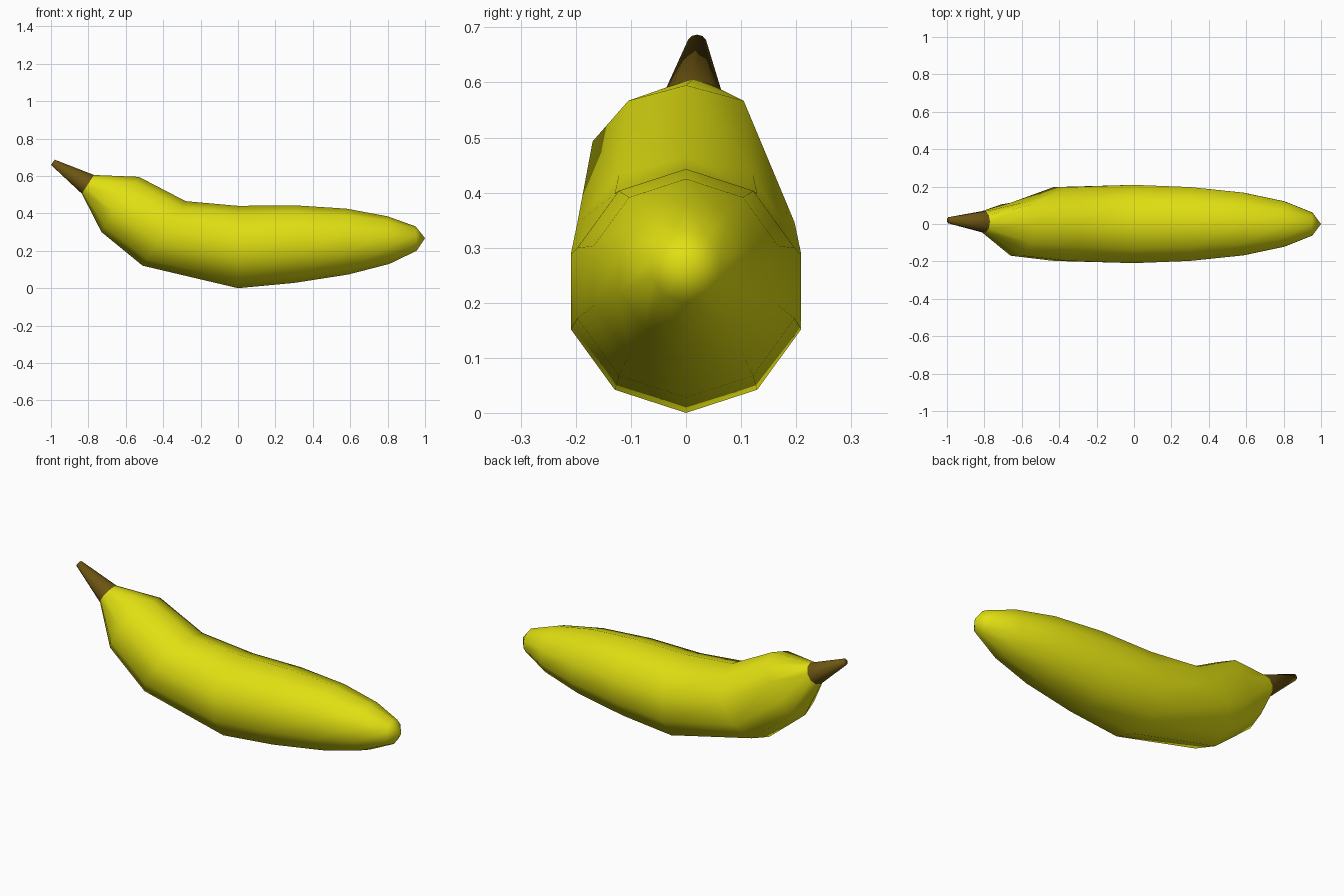
import bpy
import bmesh
from math import sin, cos, pi

cube = bpy.data.objects.get("Cube")
if cube:
    bpy.data.objects.remove(cube, do_unlink=True)

SIDES = 10


def make_material(name, color):
    mat = bpy.data.materials.new(name)
    mat.use_nodes = True
    mat.diffuse_color = color
    bsdf = mat.node_tree.nodes["Principled BSDF"]
    bsdf.inputs["Base Color"].default_value = color
    bsdf.inputs["Roughness"].default_value = 0.6
    return mat


def add_ring(bm, top, bottom, y=0.0, y_limit=1.0):
    """Ten-sided ring spanning a top and a bottom (x, z) point."""
    cx, cz = (top[0] + bottom[0]) / 2, (top[1] + bottom[1]) / 2
    ux, uz = (top[0] - bottom[0]) / 2, (top[1] - bottom[1]) / 2
    radius = (ux * ux + uz * uz) ** 0.5
    ring = []
    for i in range(SIDES):
        a = 2 * pi * i / SIDES
        side = min(y + radius * sin(a), y_limit)
        ring.append(bm.verts.new((cx + ux * cos(a), side, cz + uz * cos(a))))
    return ring


def loft(name, sections, mat, apex=None, cap=False):
    """Skin the rings, optionally closing the end with a point or a cap."""
    bm = bmesh.new()
    rings = [add_ring(bm, *s) for s in sections]
    for a, b in zip(rings, rings[1:]):
        for i in range(SIDES):
            j = (i + 1) % SIDES
            bm.faces.new((a[i], a[j], b[j], b[i]))
    if apex:
        point = bm.verts.new(apex)
        last = rings[-1]
        for i in range(SIDES):
            bm.faces.new((last[i], last[(i + 1) % SIDES], point))
    if cap:
        bm.faces.new(rings[-1])
    bmesh.ops.recalc_face_normals(bm, faces=bm.faces)
    mesh = bpy.data.meshes.new(name)
    bm.to_mesh(mesh)
    bm.free()
    mesh.materials.append(mat)
    for poly in mesh.polygons:
        poly.use_smooth = True
    obj = bpy.data.objects.new(name, mesh)
    bpy.context.collection.objects.link(obj)
    return obj


yellow = make_material("ripe yellow", (0.75, 0.74, 0.006, 1))
brown = make_material("stem brown", (0.15, 0.09, 0.006, 1))

# Ring shared by the fruit and its stem
joint = ((-0.77, 0.605), (-0.835, 0.505), 0.012)

# Fruit, from the stem joint to the pointed tip; the neck is pressed in at the back
loft("fruit", [
    joint,
    ((-0.53, 0.595), (-0.73, 0.30), 0.0, 0.113),
    ((-0.28, 0.465), (-0.51, 0.12)),
    ((0.0, 0.44), (0.0, 0.0)),
    ((0.30, 0.443), (0.30, 0.028)),
    ((0.58, 0.425), (0.59, 0.073)),
    ((0.80, 0.384), (0.81, 0.13)),
    ((0.95, 0.33), (0.955, 0.20)),
], yellow, apex=(1.0, 0.0, 0.267))

# Tapered stem
loft("stem", [joint, ((-0.98, 0.687), (-1.0, 0.659), 0.02)], brown, cap=True)
